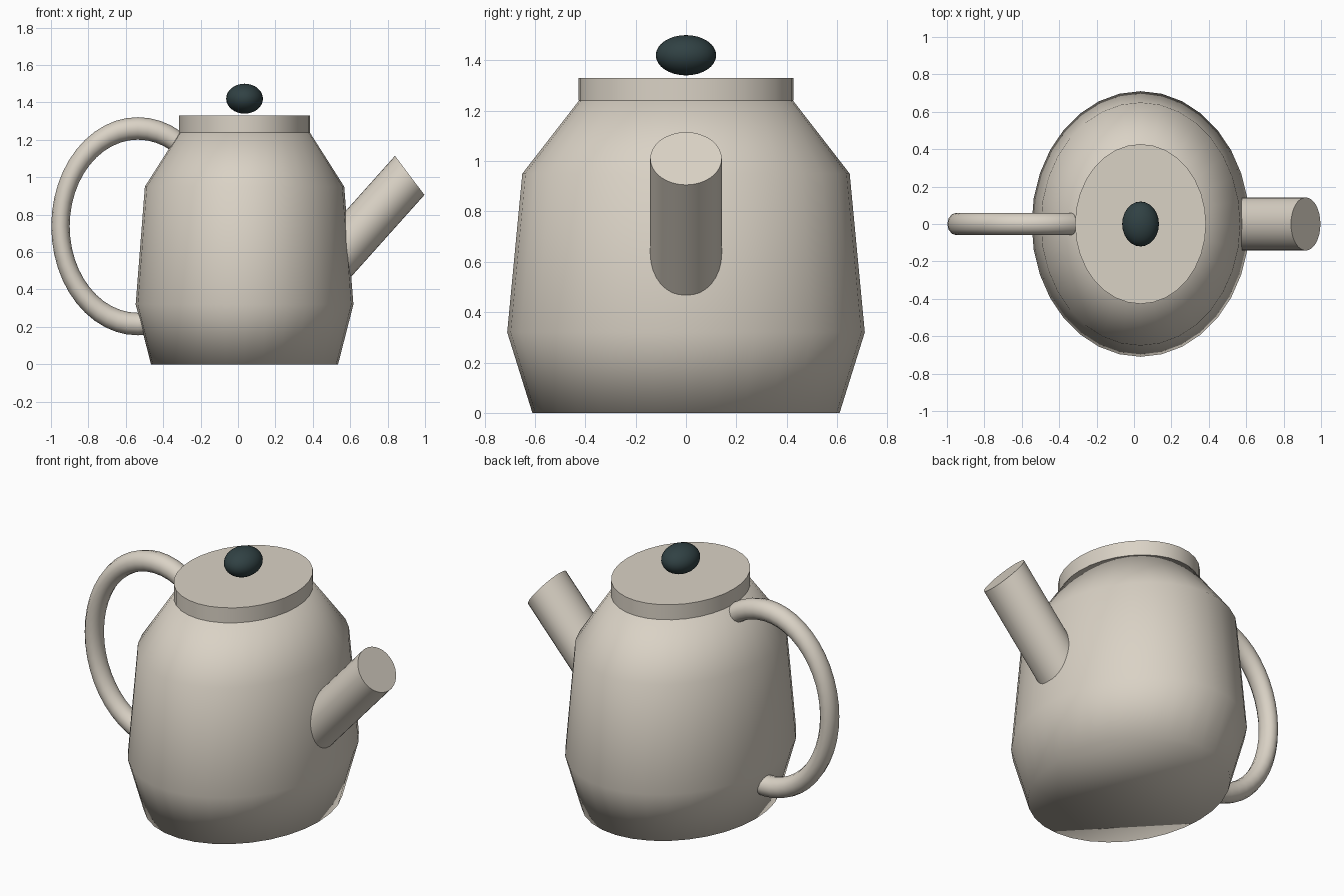
import bpy, bmesh, math
from mathutils import Matrix, Vector

if "Cube" in bpy.data.objects:
    bpy.data.objects.remove(bpy.data.objects["Cube"])

CX = 0.035      # axis of the pot
SQUASH = 0.82   # every part is narrower along x


def material(name, rgb):
    m = bpy.data.materials.new(name)
    m.diffuse_color = (*rgb, 1)
    m.use_nodes = True
    m.node_tree.nodes["Principled BSDF"].inputs["Base Color"].default_value = m.diffuse_color
    return m


cream = material("cream_glaze", (0.70, 0.645, 0.56))
dark = material("dark_teal", (0.03, 0.053, 0.057))


def make(name, bm, mat, sharp_angle=None):
    """Turn a bmesh into a smooth object, optionally keeping sharp edges."""
    bmesh.ops.transform(bm, matrix=Matrix.Translation((CX, 0, 0)) @ Matrix.Diagonal((SQUASH, 1, 1, 1)), verts=bm.verts)
    bmesh.ops.recalc_face_normals(bm, faces=bm.faces)
    for f in bm.faces:
        f.smooth = True
    if sharp_angle:
        for e in bm.edges:
            e.smooth = e.calc_face_angle(0) < sharp_angle
    me = bpy.data.meshes.new(name)
    bm.to_mesh(me)
    bm.free()
    me.materials.append(mat)
    ob = bpy.data.objects.new(name, me)
    bpy.context.collection.objects.link(ob)
    return ob


def lathe(profile, n=32):
    """Closed stack of rings from (radius, z) pairs."""
    bm = bmesh.new()
    rings = [[bm.verts.new((r * math.cos(2 * math.pi * i / n), r * math.sin(2 * math.pi * i / n), z))
              for i in range(n)] for r, z in profile]
    for a, b in zip(rings, rings[1:]):
        for i in range(n):
            j = (i + 1) % n
            bm.faces.new((a[i], a[j], b[j], b[i]))
    bm.faces.new(rings[0][::-1])
    bm.faces.new(rings[-1])
    return bm


# Pot body, soft shaded all over
make("pot_body", lathe([(0.61, 0), (0.71, 0.32), (0.65, 0.95), (0.425, 1.24)]), cream)

# Lid
make("lid", lathe([(0.427, 1.24), (0.427, 1.33)]), cream, math.radians(30))

# Knob, hovering just above the lid
bm = bmesh.new()
bmesh.ops.create_uvsphere(bm, u_segments=24, v_segments=16, radius=1,
                          matrix=Matrix.Translation((0, 0, 1.42)) @ Matrix.Diagonal((0.12, 0.12, 0.08, 1)))
make("lid_knob", bm, dark)

# Spout: tilted cylinder that starts inside the body
LENGTH, TILT = 0.85, math.radians(42.5)
axis = Vector((math.cos(TILT), 0, math.sin(TILT)))
tip = Vector(((0.918 - CX) / SQUASH, 0, 1.01))
bm = bmesh.new()
bmesh.ops.create_cone(bm, cap_ends=True, segments=32, radius1=0.142, radius2=0.142, depth=LENGTH,
                      matrix=Matrix.Translation(tip - axis * LENGTH / 2)
                      @ Matrix.Rotation(math.pi / 2 - TILT, 4, 'Y'))
make("spout", bm, cream, math.radians(30))

# Handle: upright oval ring, its inner half hidden in the body
bm = bmesh.new()
M, N, TUBE = 48, 12, 0.06
hx = (-0.535 - CX) / SQUASH
ring = []
for i in range(M):
    a = 2 * math.pi * i / M
    row = []
    for j in range(N):
        b = 2 * math.pi * j / N
        rx, rz = 0.505 + TUBE * math.cos(b), 0.523 + TUBE * math.cos(b)
        row.append(bm.verts.new((hx + rx * math.cos(a), TUBE * math.sin(b), 0.738 + rz * math.sin(a))))
    ring.append(row)
for i in range(M):
    for j in range(N):
        k, l = (i + 1) % M, (j + 1) % N
        bm.faces.new((ring[i][j], ring[k][j], ring[k][l], ring[i][l]))
make("handle", bm, cream)
